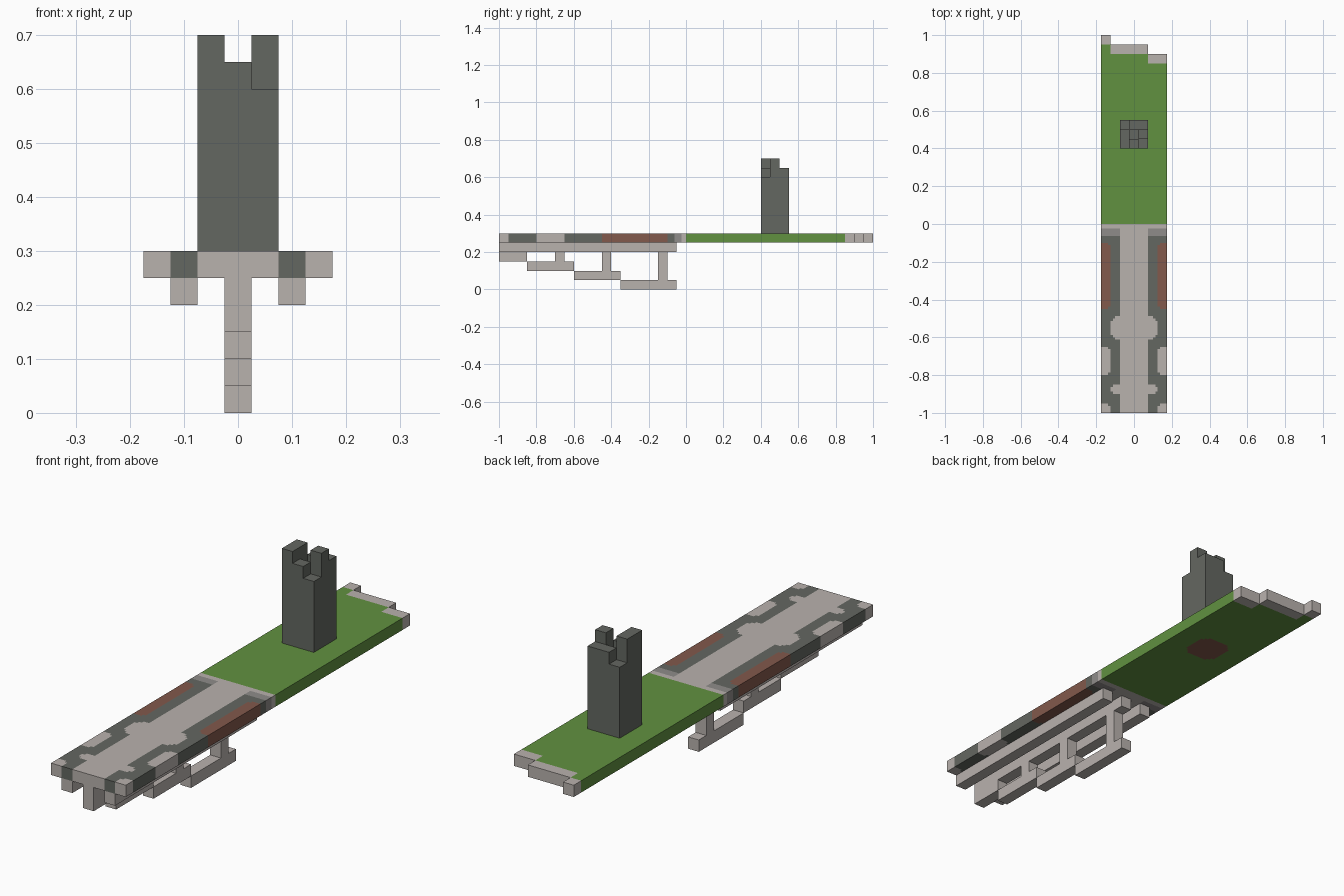
import bpy, bmesh

cube = bpy.data.objects.get("Cube")
if cube:
    bpy.data.objects.remove(cube, do_unlink=True)


def material(name, r, g, b):
    m = bpy.data.materials.new(name)
    m.use_nodes = True
    m.diffuse_color = (r, g, b, 1)
    m.node_tree.nodes["Principled BSDF"].inputs["Base Color"].default_value = (r, g, b, 1)
    return m


MATS = [material("pale_stone", .485, .445, .423), material("grass_green", .12, .283, .051),
        material("dark_stone", .127, .136, .12), material("rust_red", .225, .1, .072),
        material("mid_grey", .275, .262, .254)]
PALE, GRASS, DARK, RUST, MID = range(5)
U = 0.05        # block size
HALF_W = 0.175  # half width of the deck


def finish(bm, name, mats):
    bmesh.ops.recalc_face_normals(bm, faces=bm.faces)
    mesh = bpy.data.meshes.new(name)
    bm.to_mesh(mesh)
    bm.free()
    for m in mats:
        mesh.materials.append(m)
    obj = bpy.data.objects.new(name, mesh)
    bpy.context.collection.objects.link(obj)
    return obj


def add_box(bm, x0, x1, y0, y1, z0, z1):
    verts = bmesh.ops.create_cube(bm, size=1)["verts"]
    for v in verts:
        v.co = (x1 if v.co.x > 0 else x0, y1 if v.co.y > 0 else y0, z1 if v.co.z > 0 else z0)


def boxes(name, mat, *dims):
    bm = bmesh.new()
    for d in dims:
        add_box(bm, *d)
    return finish(bm, name, [MATS[mat]])


# Deck: fine grid, trimmed to a stepped end, thickened, and coloured by rule
def deck_end(x):
    return 1 if x < -0.125 else 0.95 if x < 0.075 else 0.9


def patch(x, y, cx, cy, hx, hy, cut):
    """True inside a rectangle with cut corners."""
    dx, dy = abs(x - cx), abs(y - cy)
    return dx < hx and dy < hy and dx + dy < hx + hy - cut


def deck_colour(x, y, underneath):
    ax = abs(x)
    if y > 0:
        if underneath and patch(x, y, 0, 0.475, 0.075, 0.075, 0.035):
            return RUST
        return PALE if y > deck_end(x) - U else GRASS
    if ax < 0.075 or y > -0.03:
        return PALE
    if y > -0.06:
        return MID
    if patch(ax, y, HALF_W, -0.275, U, 0.175, 0.02):
        return RUST
    pale = (patch(ax, y, HALF_W, -0.725, U, 0.075, 0.02)       # edge patch
            or patch(ax, y, 0, -0.55, 0.125, 0.06, 0.03)       # wide bulge
            or patch(ax, y, 0, -0.875, 0.125, 0.03, 0.02)      # narrow bulge
            or patch(ax, y, HALF_W, -1, U, U, 0.015))          # corner
    return PALE if pale else DARK


bm = bmesh.new()
bmesh.ops.create_grid(bm, x_segments=28, y_segments=160, size=1)
for v in bm.verts:
    v.co.x *= HALF_W
    v.co.z = 0.3
outside = [f for f in bm.faces
           if f.calc_center_median().y > deck_end(f.calc_center_median().x)]
bmesh.ops.delete(bm, geom=outside, context='FACES')
new = bmesh.ops.extrude_face_region(bm, geom=bm.faces[:], use_keep_orig=True)["geom"]
for v in new:
    if isinstance(v, bmesh.types.BMVert):
        v.co.z = 0.25
bmesh.ops.recalc_face_normals(bm, faces=bm.faces)
for f in bm.faces:
    p = f.calc_center_median() - f.normal * 0.006
    f.material_index = deck_colour(p.x, p.y, f.normal.z < -0.5)
finish(bm, "deck", MATS)

# Tower: solid core with uneven battlements (rows run front to back)
T = 0.075
tops = ((0.7, 0.65, 0.6), (0.7, 0.6, 0.7), (0.6, 0.65, 0.65))
blocks = [(-T, T, 0.4, 0.55, 0.3, 0.6)]
for j, row in enumerate(tops):
    for i, top in enumerate(row):
        if top > 0.6:
            x, y = -T + i * U, 0.4 + j * U
            blocks.append((x, x + U, y, y + U, 0.6, top))
boxes("tower", DARK, *blocks)

# Rails under the deck
boxes("left_rail", PALE, (0.075, 0.125, -1, -U, 0.2, 0.25))
boxes("right_rail", PALE, (-0.125, -0.075, -1, -U, 0.2, 0.25))
boxes("centre_beam", PALE, (-0.025, 0.025, -1, -U, 0.2, 0.25))

# Descending bars and their hanging posts
bars = ((-1, -0.85, 0.15), (-0.85, -0.6, 0.1), (-0.6, -0.35, 0.05), (-0.35, -U, 0))
boxes("stepped_bars", PALE, *[(-0.025, 0.025, a, b, z, z + U) for a, b, z in bars])
posts = ((-0.7, 0.15), (-0.45, 0.1), (-0.15, U))
boxes("hanging_posts", PALE, *[(-0.025, 0.025, y, y + U, z, 0.2) for y, z in posts])
